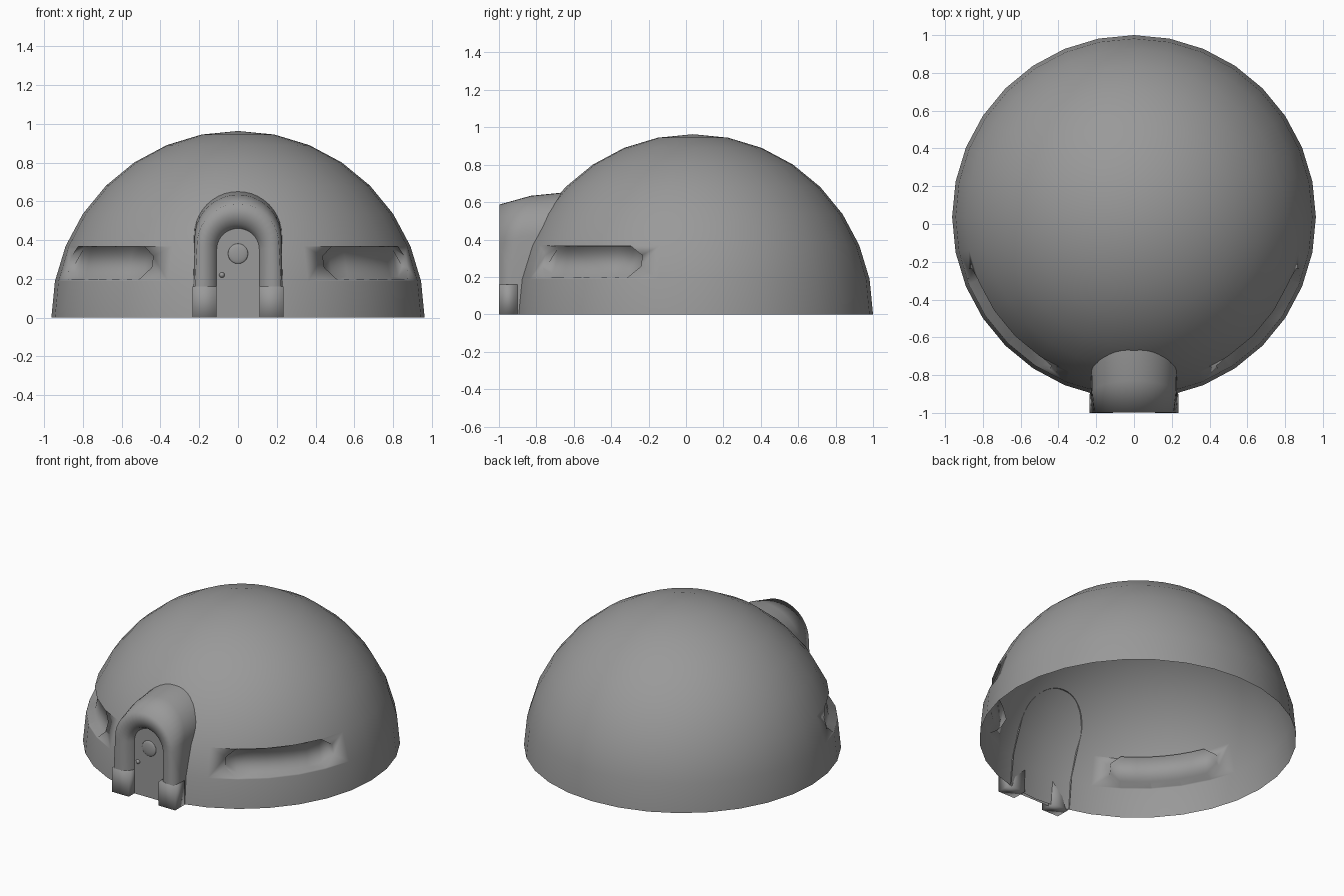
import bpy, bmesh, math

if "Cube" in bpy.data.objects:
    bpy.data.objects.remove(bpy.data.objects["Cube"])

R, CY = 0.963, 0.037        # dome radius and centre offset in y

grey = bpy.data.materials.new("dark_grey")
grey.diffuse_color = (.32, .32, .32, 1)
grey.use_nodes = True
grey.node_tree.nodes["Principled BSDF"].inputs["Base Color"].default_value = grey.diffuse_color


def make_object(name, verts, faces):
    mesh = bpy.data.meshes.new(name)
    mesh.from_pydata(verts, [], faces)
    bm = bmesh.new()
    bm.from_mesh(mesh)
    bmesh.ops.recalc_face_normals(bm, faces=bm.faces)
    bm.to_mesh(mesh)
    bm.free()
    ob = bpy.data.objects.new(name, mesh)
    bpy.context.collection.objects.link(ob)
    return ob


def finish(ob, angle=40):
    ob.data.materials.clear()
    ob.data.materials.append(grey)
    bpy.ops.object.select_all(action='DESELECT')
    ob.select_set(True)
    bpy.context.view_layer.objects.active = ob
    bpy.ops.object.shade_smooth_by_angle(angle=math.radians(angle))


# Dome: upper half of a sphere, temporarily closed for the window cuts
bpy.ops.mesh.primitive_uv_sphere_add(segments=32, ring_count=16, radius=R, location=(0, CY, 0))
dome = bpy.context.object
dome.name = "dome"
bm = bmesh.new()
bm.from_mesh(dome.data)
bmesh.ops.delete(bm, geom=[v for v in bm.verts if v.co.z < -0.01], context='VERTS')
bmesh.ops.holes_fill(bm, edges=[e for e in bm.edges if e.is_boundary], sides=0)
bmesh.ops.recalc_face_normals(bm, faces=bm.faces)
bm.to_mesh(dome.data)
bm.free()


# Window cutters: curved slots with chamfered ends and a leaning pane
def window_cutter(side):
    cols = [(-61, .245, .325), (-57, .19, .375)]
    cols += [(a, .19, .375) for a in (-50.6, -45, -39.4, -33.75, -28)]
    cols += [(-22, .19, .375), (-17.5, .245, .325)]
    verts, faces = [], []
    for a, lo, hi in cols:
        c, s = math.cos(math.radians(a)), math.sin(math.radians(a))
        for r, z in ((.89, lo + .02), (1.1, lo - .04), (1.1, hi + .01), (.855, hi - .012)):
            verts.append((side * r * c, CY + r * s, z))
    for i in range(len(cols) - 1):
        for k in range(4):
            j = (k + 1) % 4
            faces.append((4*i + k, 4*i + j, 4*i + 4 + j, 4*i + 4 + k))
    n = len(verts)
    faces += [(0, 1, 2, 3), (n - 4, n - 3, n - 2, n - 1)]
    ob = make_object("window_cutter", verts, faces)
    ob.hide_render = True
    return ob


for side in (-1, 1):
    cutter = window_cutter(side)
    mod = dome.modifiers.new("window", 'BOOLEAN')
    mod.operation = 'DIFFERENCE'
    mod.solver = 'EXACT'
    mod.object = cutter
    bpy.context.view_layer.objects.active = dome
    bpy.ops.object.modifier_apply(modifier=mod.name)
    bpy.data.objects.remove(cutter)

# Open the underside again
bm = bmesh.new()
bm.from_mesh(dome.data)
flat = [f for f in bm.faces if all(abs(v.co.z) < 1e-3 for v in f.verts)]
bmesh.ops.delete(bm, geom=flat, context='FACES')
bm.to_mesh(dome.data)
bm.free()
finish(dome, 100)


# Arch outline: straight legs, splayed at the foot, and a half-round top
def arch_outline(w, zc, splay=0, n=20):
    pts = [(w + splay, 0), (w + splay * .5, zc * .5)]
    pts += [(w * math.cos(math.pi * i / n), zc + w * math.sin(math.pi * i / n)) for i in range(n + 1)]
    return pts + [(-w - splay * .5, zc * .5), (-w - splay, 0)]


def dome_y(x, z):
    return CY - math.sqrt(R * R - x * x - z * z)


# Porch: lofted arch from the dome surface to a rounded door surround
front = [(x, -.998, z) for x, z in arch_outline(.212, .375, .018)]
back = [(x, dome_y(x, z) + .012, z) for x, z in arch_outline(.226, .425, .006)]
middle = [(x, .5 * (f[1] + b[1]), z)
          for (x, z), f, b in zip(arch_outline(.224, .41, .008), front, back)]
loops = [back, middle, front]
for w, zc, y in ((.165, .36, -.995), (.13, .353, -.98), (.11, .35, -.94)):
    loops.append([(x, y, z) for x, z in arch_outline(w, zc)])
n = len(front)
faces = [(i*n + k, i*n + k + 1, (i+1)*n + k + 1, (i+1)*n + k)
         for i in range(len(loops) - 1) for k in range(n - 1)]
finish(make_object("porch_arch", [p for l in loops for p in l], faces), 100)

# Door panel
finish(make_object("door", loops[-1], [tuple(range(n))]))

# Porch foot blocks
for side in (-1, 1):
    bpy.ops.mesh.primitive_cube_add(size=1, location=(side * .1725, -.95, .08))
    block = bpy.context.object
    block.name = "porch_foot"
    block.scale = (.125, .10, .16)
    finish(block, 100)

# Round door window and knob
for name, x, z, r, depth in (("door_window", 0, .33, .052, .012), ("door_knob", -.083, .22, .014, .014)):
    bpy.ops.mesh.primitive_uv_sphere_add(segments=20, ring_count=10, radius=1, location=(x, -.94, z))
    ob = bpy.context.object
    ob.name = name
    ob.scale = (r, depth, r)
    finish(ob)
